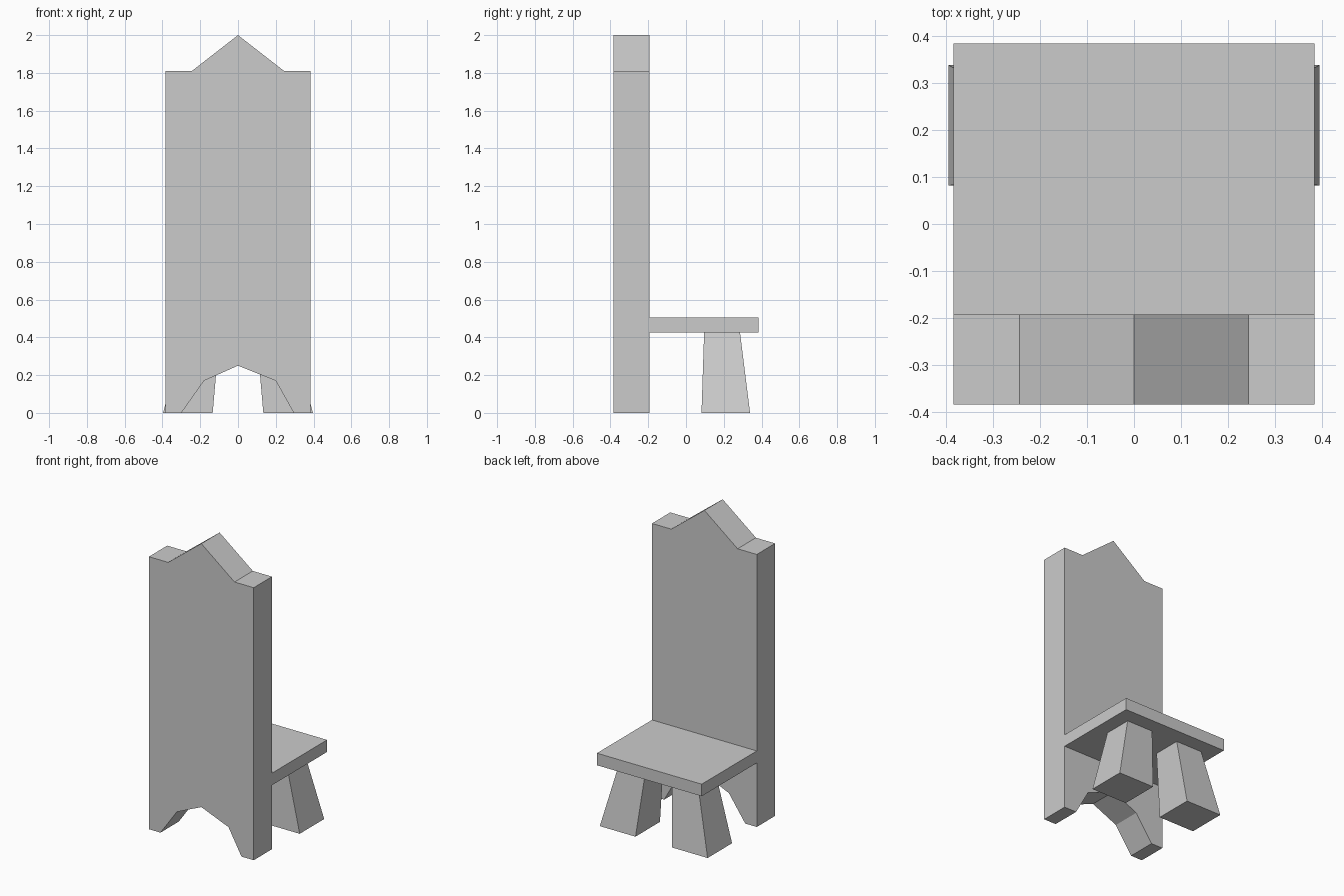
import bpy
import bmesh

if "Cube" in bpy.data.objects:
    bpy.data.objects.remove(bpy.data.objects["Cube"])


def make_object(name, bm):
    bmesh.ops.recalc_face_normals(bm, faces=bm.faces)
    mesh = bpy.data.meshes.new(name)
    bm.to_mesh(mesh)
    bm.free()
    obj = bpy.data.objects.new(name, mesh)
    bpy.context.collection.objects.link(obj)
    return obj


def loft(name, lower, upper):
    """Solid between two matching point loops."""
    bm = bmesh.new()
    a = [bm.verts.new(p) for p in lower]
    b = [bm.verts.new(p) for p in upper]
    bm.faces.new(a)
    bm.faces.new(b)
    n = len(a)
    for i in range(n):
        j = (i + 1) % n
        bm.faces.new((a[i], a[j], b[j], b[i]))
    return make_object(name, bm)


def rect(x0, x1, y0, y1, z):
    return [(x0, y0, z), (x1, y0, z), (x1, y1, z), (x0, y1, z)]


# Tall backrest: gabled top, arched cut-out at the floor
W = 0.385
profile = [(-W, 0), (-0.30, 0), (-0.18, 0.17), (0, 0.25), (0.20, 0.17), (0.295, 0),
           (W, 0), (W, 1.81), (0.244, 1.81), (0, 2.0), (-0.244, 1.81), (-W, 1.81)]
loft("backrest",
     [(x, -0.385, z) for x, z in profile],
     [(x, -0.193, z) for x, z in profile])

# Seat slab
loft("seat", rect(-W, W, -0.193, 0.385, 0.425), rect(-W, W, -0.193, 0.385, 0.505))

# Two tapered legs, splayed outwards
for side, s in (("left", -1), ("right", 1)):
    loft(f"{side}_leg",
         rect(s * 0.134, s * 0.396, 0.082, 0.339, 0),
         rect(s * 0.097, s * 0.29, 0.096, 0.286, 0.425))
